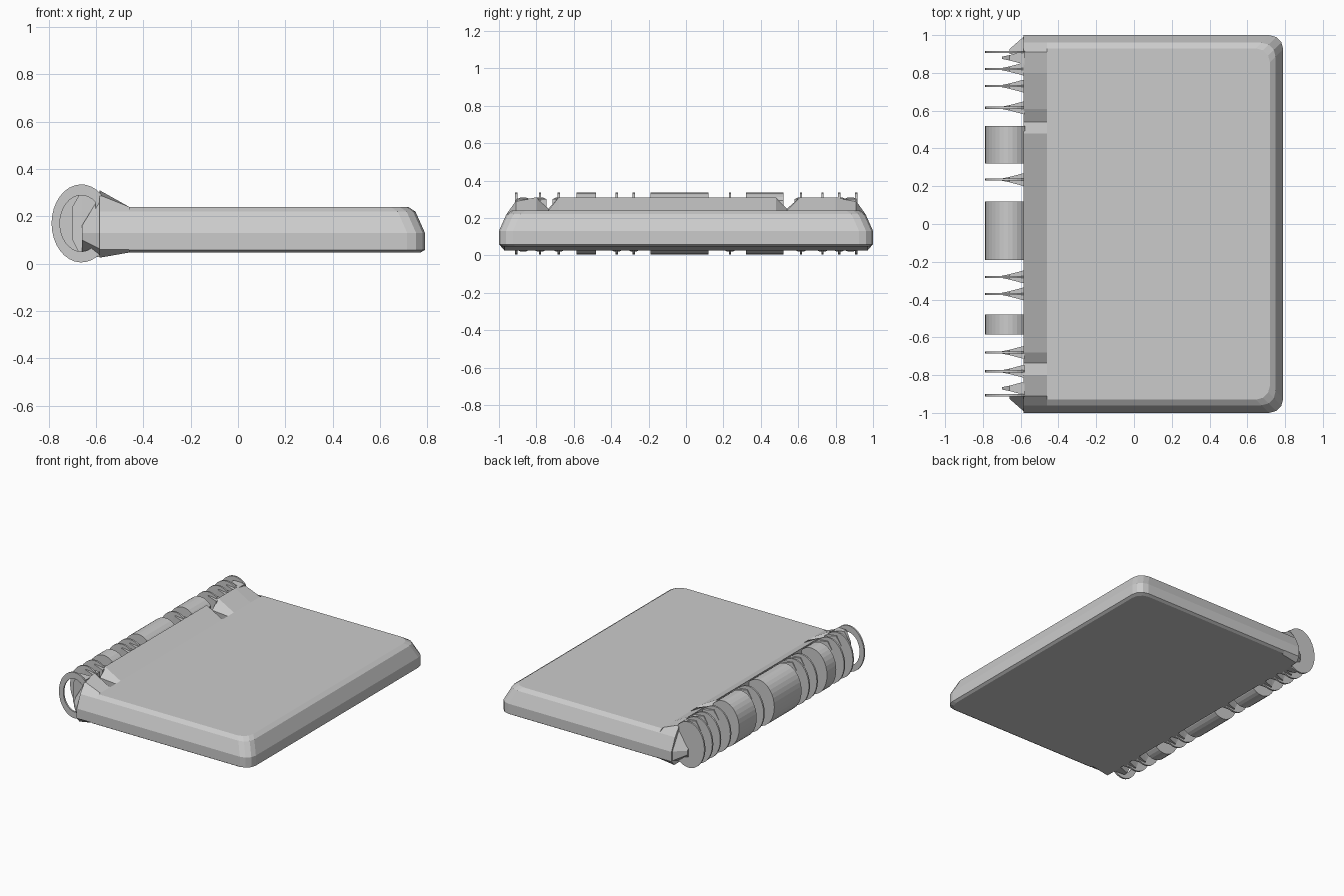
import bpy, bmesh, math

if "Cube" in bpy.data.objects:
    bpy.data.objects.remove(bpy.data.objects["Cube"])

CX, CZ, RX, RZ = -0.662, 0.17, 0.126, 0.165   # spine ellipse


def loft(name, rings, closed=False):
    """Skin a list of equal-length rings; cap the ends, or close into a loop."""
    bm = bmesh.new()
    vs = [[bm.verts.new(p) for p in r] for r in rings]
    n = len(rings[0])
    pairs = list(zip(vs, vs[1:]))
    if closed:
        pairs.append((vs[-1], vs[0]))
    for a, b in pairs:
        for i in range(n):
            j = (i + 1) % n
            bm.faces.new((a[i], a[j], b[j], b[i]))
    if not closed:
        bm.faces.new(vs[0])
        bm.faces.new(vs[-1])
    bmesh.ops.recalc_face_normals(bm, faces=bm.faces)
    me = bpy.data.meshes.new(name)
    bm.to_mesh(me)
    bm.free()
    ob = bpy.data.objects.new(name, me)
    bpy.context.collection.objects.link(ob)
    return ob


# Case: rounded slab, straight lower wall and bevelled upper wall
def case_ring(z, inset):
    x, y, r = 0.79 - inset, 1.0 - inset, 0.075
    pts = [(-0.46, -y, z)]
    for cy, a0 in ((-y + r, -90), (y - r, 0)):
        for k in range(4):
            a = math.radians(a0 + 30 * k)
            pts.append((x - r + r * math.cos(a), cy + r * math.sin(a), z))
    return pts + [(-0.46, y, z)]


loft("case", [case_ring(z, i) for z, i in
              ((0.047, 0.018), (0.058, 0), (0.13, 0), (0.22, 0.04), (0.24, 0.07))])

# Shoulder: flares from the case to the spine, with two notches along its top
top = [(-0.91, 0.29), (-0.80, 0.31), (-0.735, 0.25), (-0.68, 0.31),
       (0.48, 0.31), (0.54, 0.25), (0.61, 0.31), (0.80, 0.31), (0.91, 0.29)]


def shoulder_ring(x, flare, side):
    z0 = 0.047 - 0.022 * flare
    pts = [(x, -side + 0.03, z0), (x, -side, 0.06), (x, -side, 0.13),
           (x, -side + 0.04, 0.22)]
    pts += [(x, y, 0.24 + (z - 0.24) * flare) for y, z in top]
    pts += [(x, side - 0.04, 0.22), (x, side, 0.13), (x, side, 0.06),
            (x, side - 0.03, z0)]
    return pts


loft("shoulder", [shoulder_ring(-0.46, 0, 1.0), shoulder_ring(-0.585, 1, 1.0)])

# Tapered end cheeks beside the spine
for s, label in ((-1, "front"), (1, "back")):
    loft("end_cheek_" + label, [
        [(-0.58, s * 0.90, 0.03), (-0.58, s * 0.995, 0.06),
         (-0.58, s * 0.995, 0.13), (-0.58, s * 0.90, 0.29)],
        [(-0.66, s * 0.90, 0.05), (-0.66, s * 0.925, 0.10),
         (-0.66, s * 0.925, 0.13), (-0.66, s * 0.90, 0.16)]])


# Spine profile: ellipse cut flat where it meets the shoulder
def spine_ring(y, k=1.0):
    pts = []
    for i in range(25):
        a = math.radians(48 + 264 * i / 24)
        pts.append((CX + k * RX * math.cos(a), y, CZ + k * RZ * math.sin(a)))
    return pts


# Broad hinge barrels
for i, (a, b) in enumerate(((0.32, 0.52), (-0.19, 0.12), (-0.585, -0.48))):
    loft(f"spine_barrel_{i}", [spine_ring(a), spine_ring(b)])

# Thin fins with tapered gussets behind them
fins = [0.91, 0.82, 0.73, 0.615, 0.235, -0.28, -0.37, -0.68, -0.78]
for i, y in enumerate(fins):
    loft(f"spine_fin_{i}", [spine_ring(y - 0.006), spine_ring(y + 0.006)])

for i, y in enumerate(fins + [-0.905]):
    w = 0.035
    y = min(0.88, max(-0.87, y))
    loft(f"gusset_{i}", [
        [(-0.58, y - w, 0.03), (-0.58, y + w, 0.03),
         (-0.58, y + w, 0.30), (-0.58, y - w, 0.30)],
        [(-0.66, y - 0.014, 0.02), (-0.66, y + 0.014, 0.02),
         (-0.66, y + 0.014, 0.31), (-0.66, y - 0.014, 0.31)],
        [(-0.70, y - 0.006, 0.10), (-0.70, y + 0.006, 0.10),
         (-0.70, y + 0.006, 0.24), (-0.70, y - 0.006, 0.24)]])

# Open front fin: a ring rather than a solid plate
loft("open_end_fin", [spine_ring(-0.913), spine_ring(-0.901),
                      spine_ring(-0.901, 0.72), spine_ring(-0.913, 0.72)], closed=True)
